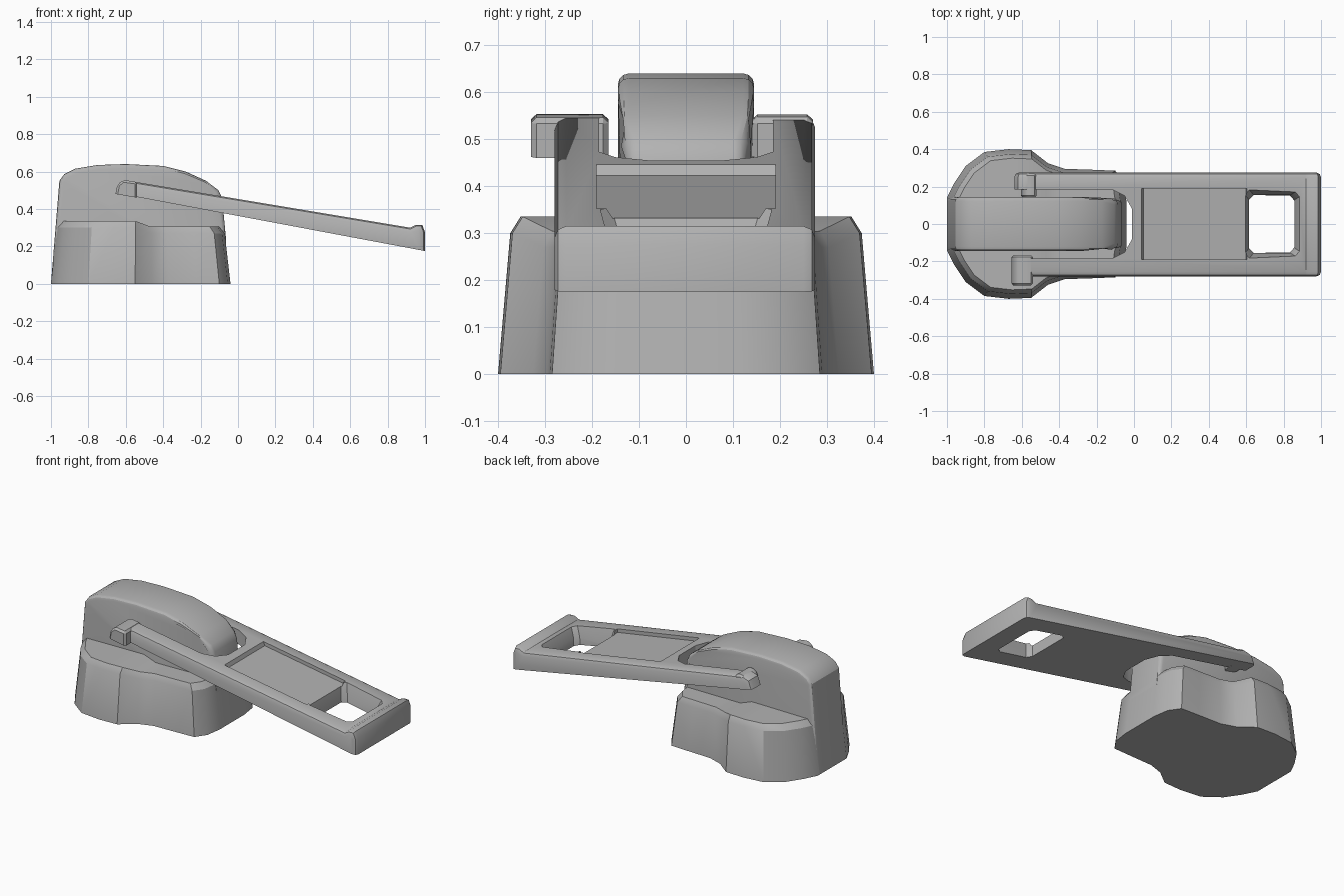
import bpy, bmesh, math

cube = bpy.data.objects.get("Cube")
if cube:
    bpy.data.objects.remove(cube, do_unlink=True)

metal = bpy.data.materials.new("grey metal")
metal.use_nodes = True
GREY = (0.45, 0.45, 0.45, 1)
metal.diffuse_color = GREY
metal.node_tree.nodes["Principled BSDF"].inputs["Base Color"].default_value = GREY


def finish(bm, name):
    bmesh.ops.recalc_face_normals(bm, faces=bm.faces)
    me = bpy.data.meshes.new(name)
    bm.to_mesh(me)
    bm.free()
    ob = bpy.data.objects.new(name, me)
    bpy.context.collection.objects.link(ob)
    me.materials.append(metal)
    return ob


def activate(ob):
    bpy.ops.object.select_all(action='DESELECT')
    ob.select_set(True)
    bpy.context.view_layer.objects.active = ob


def smooth(ob):
    activate(ob)
    bpy.ops.object.shade_smooth_by_angle(angle=math.radians(28))


def loft(rings):
    """Closed solid through rings of equal length."""
    bm = bmesh.new()
    vs = [[bm.verts.new(p) for p in r] for r in rings]
    n = len(vs[0])
    for a, b in zip(vs, vs[1:]):
        for i in range(n):
            j = (i + 1) % n
            bm.faces.new((a[i], a[j], b[j], b[i]))
    bm.faces.new(vs[0])
    bm.faces.new(vs[-1])
    bmesh.ops.recalc_face_normals(bm, faces=bm.faces)
    return bm


def side_prism(profile, y0, y1):
    """An x-z profile extruded across y."""
    return loft([[(x, y, z) for x, z in profile] for y in (y0, y1)])


def bevel(bm, test, width, segments=1):
    edges = [e for e in bm.edges if test(e)]
    bmesh.ops.bevel(bm, geom=edges, offset=width, segments=segments,
                    affect='EDGES', profile=0.5, clamp_overlap=True)


def cut(ob, bm):
    """Subtract a solid from an object, then discard the cutter."""
    cutter = finish(bm, "cutter")
    cutter.hide_render = True
    mod = ob.modifiers.new("cut", 'BOOLEAN')
    mod.operation = 'DIFFERENCE'
    mod.solver = 'EXACT'
    mod.object = cutter
    activate(ob)
    bpy.ops.object.modifier_apply(modifier=mod.name)
    bpy.data.objects.remove(cutter, do_unlink=True)


# Slider body: tapered lobed block, stepped down toward the narrow end
half = [(-1.0, 0.14), (-0.96, 0.22), (-0.9, 0.31), (-0.8, 0.385), (-0.67, 0.4),
        (-0.55, 0.395), (-0.46, 0.325), (-0.37, 0.295), (-0.22, 0.29),
        (-0.1, 0.285), (-0.055, 0.22), (-0.04, 0.12)]
bm = bmesh.new()
rings = []
for scale, drop in ((1.0, None), (0.935, 0.035), (0.88, 0.0)):
    ring = []
    for x, y in half:
        z = 0 if drop is None else (0.335 if x < -0.5 else 0.305) - drop
        px = -0.52 + (x + 0.52) * scale
        ring.append([bm.verts.new((px, s * y * scale, z)) for s in (1, -1)])
    rings.append(ring)
last = len(half) - 1
for a, b in zip(rings, rings[1:]):
    for s in (0, 1):
        for i in range(last):
            bm.faces.new((a[i][s], a[i + 1][s], b[i + 1][s], b[i][s]))
    for i in (0, last):
        bm.faces.new((a[i][0], a[i][1], b[i][1], b[i][0]))
for ring in (rings[0], rings[-1]):
    for i in range(last):
        bm.faces.new((ring[i][0], ring[i + 1][0], ring[i + 1][1], ring[i][1]))
smooth(finish(bm, "slider_body"))

# Bridge: arched hump, rounded along its top and nose
arch = [(-1.0, 0), (-0.955, 0.55), (-0.93, 0.585), (-0.87, 0.615), (-0.75, 0.635),
        (-0.6, 0.64), (-0.4, 0.63), (-0.28, 0.6), (-0.17, 0.55), (-0.105, 0.5),
        (-0.085, 0.46), (-0.065, 0.25), (-0.065, 0)]
bm = side_prism(arch, -0.145, 0.145)
for v in bm.verts:
    if v.co.x > -0.15:
        v.co.y *= 0.88
bevel(bm, lambda e: abs(e.verts[0].co.y - e.verts[1].co.y) < 0.03
      and max(v.co.z for v in e.verts) > 0.3, 0.04, 3)
smooth(finish(bm, "bridge"))

# Pull tab: sloping plate with chamfered upper edges
plate = [(-0.64, 0.483), (1.0, 0.175), (1.0, 0.275), (0.985, 0.315), (0.95, 0.315),
         (0.92, 0.3), (-0.58, 0.55), (-0.62, 0.535)]
bm = side_prism(plate, -0.28, 0.275)
bevel(bm, lambda e: all(f.normal.z > -0.5 for f in e.link_faces)
      and abs(e.verts[0].co.y - e.verts[1].co.y) < 0.01, 0.025, 2)
tab = finish(bm, "pull_tab")

# Slot between the arms, rounded around the bridge nose
slot = [(-0.8, -0.185), (-0.12, -0.185), (-0.05, -0.15), (-0.01, -0.08),
        (-0.01, 0.08), (-0.05, 0.15), (-0.12, 0.185), (-0.8, 0.185)]
cut(tab, loft([[(x, y, z) for x, y in slot] for z in (0.1, 0.8)]))


# Shallow recessed panel
def top(x):
    return 0.55 - (x + 0.58) / 6


cut(tab, side_prism([(0.05, top(0.05) - 0.022), (0.6, top(0.6) - 0.022),
                     (0.63, 0.5), (0.02, 0.5)], -0.19, 0.19))


# Square window, wider at the top, with clipped corners
def window(x0, x1, h, z, c=0.025):
    return [(x0 + c, -h, z), (x1 - c, -h, z), (x1, c - h, z), (x1, h - c, z),
            (x1 - c, h, z), (x0 + c, h, z), (x0, h - c, z), (x0, c - h, z)]


cut(tab, loft([window(0.615, 0.85, 0.145, 0.1), window(0.615, 0.86, 0.155, 0.25),
               window(0.59, 0.91, 0.185, 0.36)]))
smooth(tab)

# Hooked arm tips that hold the tab to the bridge
for name, x0, x1, y0, y1 in (("right_arm_tip", -0.655, -0.54, -0.33, -0.165),
                             ("left_arm_tip", -0.605, -0.52, 0.14, 0.27)):
    bm = side_prism([(x0, 0.48), (x1, 0.46), (x1, 0.545), (x0 + 0.04, 0.555),
                     (x0 + 0.01, 0.53)], y0, y1)
    bevel(bm, lambda e: all(f.normal.z > -0.5 for f in e.link_faces), 0.012)
    smooth(finish(bm, name))
